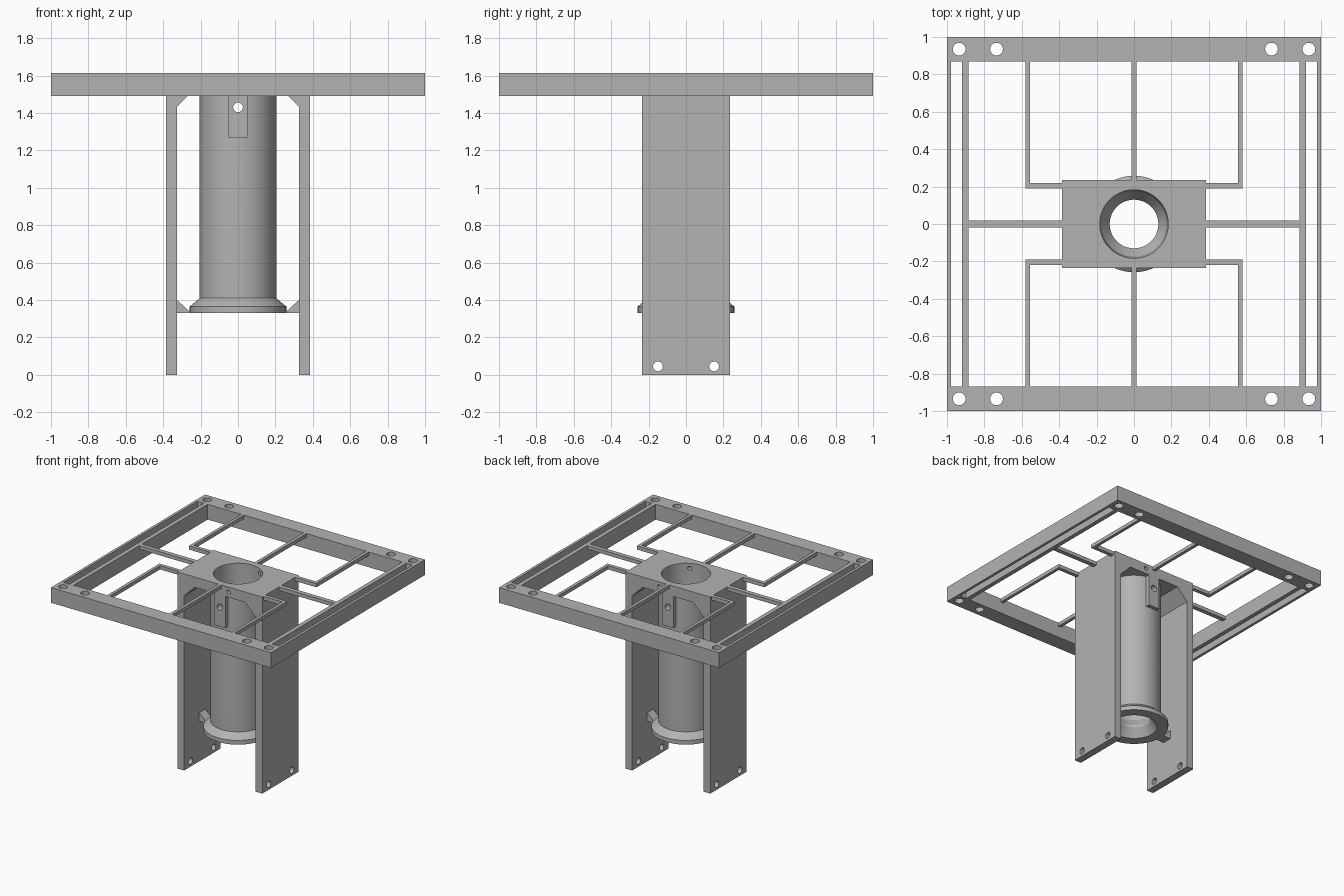
import bpy, bmesh, math
from mathutils import Matrix

if "Cube" in bpy.data.objects:
    bpy.data.objects.remove(bpy.data.objects["Cube"])

grey = bpy.data.materials.new("plain grey")
grey.use_nodes = True
COLOUR = (0.45, 0.45, 0.45, 1)
grey.diffuse_color = COLOUR
grey.node_tree.nodes["Principled BSDF"].inputs["Base Color"].default_value = COLOUR

TOP, FRAME_Z, RIB_Z, PLATE_Z = 1.615, 1.49, 1.585, 1.53


def add(name, bm):
    bmesh.ops.recalc_face_normals(bm, faces=bm.faces)
    mesh = bpy.data.meshes.new(name)
    bm.to_mesh(mesh)
    bm.free()
    mesh.materials.append(grey)
    ob = bpy.data.objects.new(name, mesh)
    bpy.context.collection.objects.link(ob)
    return ob


def box(name, x0, x1, y0, y1, z0, z1):
    bm = bmesh.new()
    bmesh.ops.create_cube(bm, size=1)
    for v in bm.verts:
        v.co = ((x0, x1)[v.co.x > 0], (y0, y1)[v.co.y > 0], (z0, z1)[v.co.z > 0])
    return add(name, bm)


def prism(name, outline, y0, y1):
    """Extrude an x-z outline along y."""
    bm = bmesh.new()
    face = bm.faces.new([bm.verts.new((x, y0, z)) for x, z in outline])
    out = bmesh.ops.extrude_face_region(bm, geom=[face])
    moved = [g for g in out["geom"] if isinstance(g, bmesh.types.BMVert)]
    bmesh.ops.translate(bm, verts=moved, vec=(0, y1 - y0, 0))
    return add(name, bm)


def lathe(name, profile, steps=64):
    """Spin a closed r-z profile round the z axis."""
    bm = bmesh.new()
    rings = []
    for i in range(steps):
        a = math.tau * i / steps
        rings.append([bm.verts.new((r * math.cos(a), r * math.sin(a), z)) for r, z in profile])
    n = len(profile)
    for i in range(steps):
        a, b = rings[i], rings[(i + 1) % steps]
        for j in range(n):
            k = (j + 1) % n
            bm.faces.new((a[j], b[j], b[k], a[k]))
    return add(name, bm)


def drill(ob, radius, centre, axis, depth, sides=24):
    """Cut one round hole and bake the result."""
    bm = bmesh.new()
    turn = {"x": Matrix.Rotation(math.pi / 2, 4, "Y"),
            "y": Matrix.Rotation(math.pi / 2, 4, "X"), "z": Matrix()}[axis]
    bmesh.ops.create_cone(bm, cap_ends=True, segments=sides, radius1=radius, radius2=radius,
                          depth=depth, matrix=Matrix.Translation(centre) @ turn)
    cutter = add("hole_cutter", bm)
    cutter.hide_render = True
    mod = ob.modifiers.new("hole", "BOOLEAN")
    mod.operation, mod.solver, mod.object = "DIFFERENCE", "EXACT", cutter
    bpy.context.view_layer.update()
    baked = bpy.data.meshes.new_from_object(ob.evaluated_get(bpy.context.evaluated_depsgraph_get()))
    ob.modifiers.clear()
    ob.data = baked
    bpy.data.objects.remove(cutter)


def smooth(ob):
    bpy.ops.object.select_all(action="DESELECT")
    ob.select_set(True)
    bpy.context.view_layer.objects.active = ob
    bpy.ops.object.shade_smooth_by_angle(angle=math.radians(30))


# Outer frame: drilled end bars, thin side walls and inner rails
for s, side in ((-1, "front"), (1, "back")):
    bar = box(side + "_frame_bar", -1, 1, *sorted((s * 0.87, s)), FRAME_Z, TOP)
    for x in (-0.935, -0.735, 0.735, 0.935):
        drill(bar, 0.034, (x, s * 0.935, 1.55), "z", 0.4)
    smooth(bar)
    box(side + "_centre_rib", -0.013, 0.013, *sorted((s * 0.235, s * 0.87)), RIB_Z, TOP)

for s, side in ((-1, "right"), (1, "left")):
    box(side + "_frame_wall", *sorted((s * 0.978, s)), -0.87, 0.87, FRAME_Z, TOP)
    box(side + "_frame_rail", *sorted((s * 0.885, s * 0.92)), -0.87, 0.87, FRAME_Z, TOP)
    box(side + "_cross_rib", *sorted((s * 0.385, s * 0.885)), -0.018, 0.018, RIB_Z, TOP)
    # Bent ribs reaching from the end bars to the block
    for t, end in ((-1, "front"), (1, "back")):
        box(f"{side}_{end}_bent_rib_long", *sorted((s * 0.555, s * 0.58)),
            *sorted((t * 0.19, t * 0.87)), RIB_Z, TOP)
        box(f"{side}_{end}_bent_rib_short", *sorted((s * 0.385, s * 0.555)),
            *sorted((t * 0.19, t * 0.22)), RIB_Z, TOP)
    # Small wedge tying the tube foot to the leg
    prism(side + "_foot_wedge",
          [(s * 0.2, 0.33), (s * 0.325, 0.33), (s * 0.325, 0.4), (s * 0.26, 0.34), (s * 0.2, 0.34)],
          -0.04, 0.04)

# Bridge: two legs, chamfered inside corners and top plate in one outline
half = [(0.385, TOP), (0.385, 0), (0.325, 0), (0.325, 1.435), (0.23, PLATE_Z)]
bridge = prism("bridge", half + [(-x, z) for x, z in reversed(half)], -0.235, 0.235)
for y in (-0.15, 0.15):
    drill(bridge, 0.026, (0, y, 0.045), "x", 1)
drill(bridge, 0.183, (0, 0, 1.55), "z", 0.3, 64)
drill(bridge, 0.016, (0.08, 0, 1.575), "y", 0.6)
smooth(bridge)

# Tube with a flared foot and a narrowed throat inside
tube = lathe("tube", [(0.205, PLATE_Z), (0.205, 0.41), (0.258, 0.365), (0.258, 0.33),
                      (0.175, 0.33), (0.13, 0.4), (0.13, 0.42), (0.175, 0.49),
                      (0.183, PLATE_Z)])
drill(tube, 0.026, (0, 0, 1.43), "y", 0.6)
smooth(tube)

# Pinned tabs on the front and back of the tube
for s, side in ((-1, "front"), (1, "back")):
    tab = box(side + "_tab", -0.05, 0.05, *sorted((s * 0.195, s * 0.235)), 1.27, PLATE_Z)
    drill(tab, 0.026, (0, s * 0.2, 1.43), "y", 0.3)
    smooth(tab)
